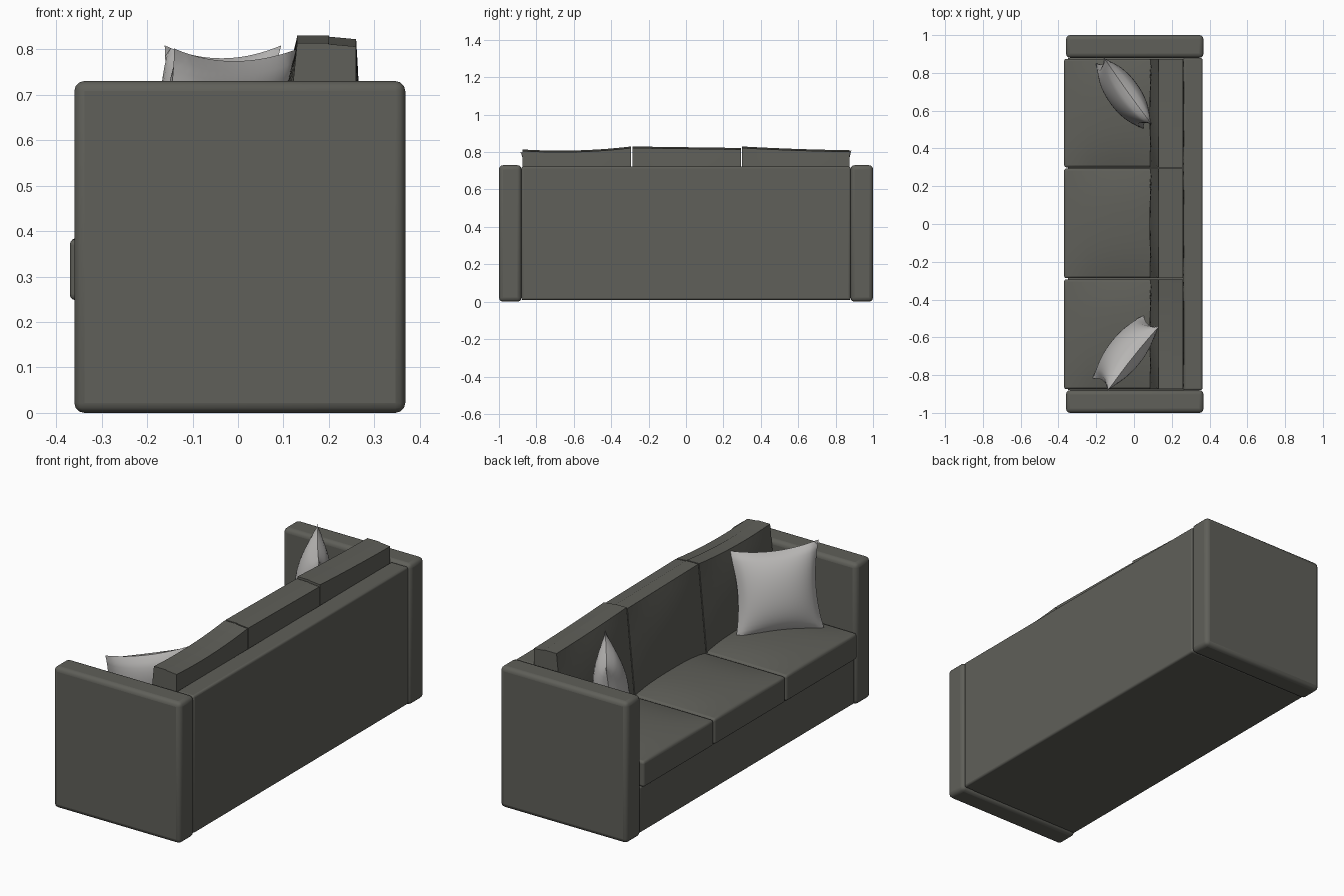
import bpy, bmesh, math
from mathutils import Matrix, Vector

if "Cube" in bpy.data.objects:
    bpy.data.objects.remove(bpy.data.objects["Cube"])


def material(name, col):
    m = bpy.data.materials.new(name)
    m.diffuse_color = (*col, 1)
    m.use_nodes = True
    m.node_tree.nodes["Principled BSDF"].inputs["Base Color"].default_value = m.diffuse_color
    return m


FABRIC = material("charcoal fabric", (0.115, 0.115, 0.100))
LIGHT = material("light grey fabric", (0.50, 0.49, 0.48))


def finish(name, bm, mat, bevel=0.0, segments=3):
    bmesh.ops.recalc_face_normals(bm, faces=bm.faces)
    me = bpy.data.meshes.new(name)
    bm.to_mesh(me)
    bm.free()
    ob = bpy.data.objects.new(name, me)
    bpy.context.collection.objects.link(ob)
    me.materials.append(mat)
    if bevel:
        b = ob.modifiers.new("Bevel", 'BEVEL')
        b.width, b.segments = bevel, segments
        b.limit_method, b.angle_limit = 'ANGLE', math.radians(45)
    bpy.ops.object.select_all(action='DESELECT')
    ob.select_set(True)
    bpy.context.view_layer.objects.active = ob
    bpy.ops.object.shade_smooth_by_angle(angle=math.radians(40))
    return ob


def block(name, lo, hi, bevel, cuts=0, shape=None):
    """Box between two corners; shape(u, v, w) returns an offset (u, v, w in -1..1)."""
    bm = bmesh.new()
    bmesh.ops.create_cube(bm, size=2)
    if cuts:
        bmesh.ops.subdivide_edges(bm, edges=bm.edges[:], cuts=cuts, use_grid_fill=True)
    lo, hi = Vector(lo), Vector(hi)
    for vert in bm.verts:
        u, v, w = vert.co
        p = Vector([(a + b) / 2 + c * (b - a) / 2 for a, b, c in zip(lo, hi, vert.co)])
        vert.co = p + Vector(shape(u, v, w)) if shape else p
    return finish(name, bm, FABRIC, bevel)


# frame: arms, base and back panel
for side, name in ((-1, "left_arm"), (1, "right_arm")):
    ys = sorted((side * 0.88, side * 1.0))
    block(name, (-0.36, ys[0], 0), (0.368, ys[1], 0.73), 0.022)
block("base", (-0.35, -0.88, 0.01), (0.30, 0.88, 0.245), 0.006)
block("back_panel", (0.262, -0.88, 0.01), (0.362, 0.88, 0.722), 0.01)


# soft seat cushions, slightly crowned on top
def seat_shape(u, v, w):
    crown = (1 - abs(u) ** 2.5) * (1 - abs(v) ** 2.5)
    return (0, 0, 0.03 * crown * max(w, 0))


# leaning back cushions, bulged front and back, with a sagging top edge
def back_shape(sag, tilt):
    def shape(u, v, w):
        bulge = (1 - v * v) * (1 - w * w)
        h = (w + 1) / 2
        dx = 0.045 * h if u < 0 else 0.0
        dx += u * (0.02 if u < 0 else 0.008) * bulge
        dz = h * (tilt * v - sag * (1 - v * v) - 0.008 * max(u, 0))
        return (dx, 0, dz)
    return shape


splits = (-0.877, -0.29, 0.297, 0.877)
backs = ((0.013, 0.008, 0.822), (0.0, -0.004, 0.826), (0.003, -0.010, 0.820))
for i in range(3):
    y0, y1 = splits[i] + 0.003, splits[i + 1] - 0.003
    block(f"seat_cushion_{i + 1}", (-0.37, y0, 0.248), (0.25, y1, 0.382), 0.012, 9, seat_shape)
    sag, tilt, top = backs[i]
    block(f"back_cushion_{i + 1}", (0.085, y0, 0.37), (0.26, y1, top), 0.014, 9,
          back_shape(sag, tilt))


# throw pillows: two puffed square sheets joined at a pinched rim
def pillow(name, centre, width_dir, normal, lean, half=0.22, puff=0.085):
    bm = bmesh.new()
    for s in (-1, 1):
        made = bmesh.ops.create_grid(bm, x_segments=18, y_segments=18, size=1)["verts"]
        for vert in made:
            u, v, _ = vert.co
            t = max(0, (1 - u * u) * (1 - v * v)) ** 0.6
            vert.co = (half * u * (1 - 0.13 * (1 - v * v) * abs(u)),
                       half * v * (1 - 0.13 * (1 - u * u) * abs(v)), s * puff * t)
    bmesh.ops.remove_doubles(bm, verts=bm.verts, dist=0.0005)
    w, n = Vector(width_dir).normalized(), Vector(normal).normalized()
    z = Vector((0, 0, 1))
    up = z * math.cos(lean) - n * math.sin(lean)
    out = n * math.cos(lean) + z * math.sin(lean)
    rot = Matrix((w, up, out)).transposed().to_4x4()
    bm.transform(Matrix.Translation(centre) @ rot)
    return finish(name, bm, LIGHT)


pillow("left_pillow", (-0.045, -0.68, 0.588), (0.62, 0.78, 0), (-0.78, 0.62, 0), math.radians(14))
pillow("right_pillow", (-0.055, 0.69, 0.59), (0.58, -0.81, 0), (-0.81, -0.58, 0), math.radians(7))
